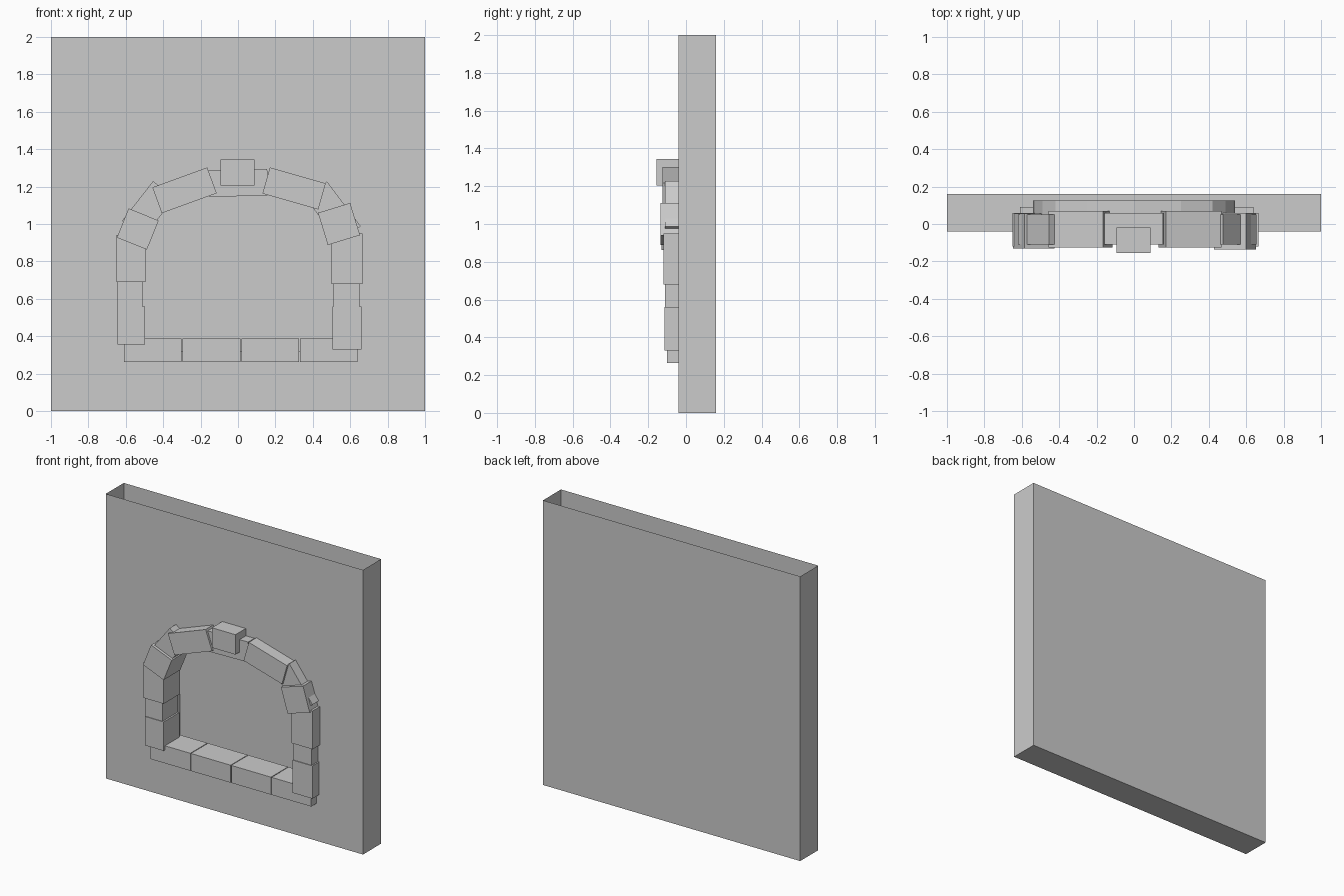
import bpy, bmesh, math

if "Cube" in bpy.data.objects:
    bpy.data.objects.remove(bpy.data.objects["Cube"])


def block(name, x, z, w, h, y0, y1, angle=0):
    """Box centred at x, z, spanning y0..y1, tilted in the front plane."""
    bm = bmesh.new()
    bmesh.ops.create_cube(bm, size=1)
    bmesh.ops.scale(bm, vec=(w, y1 - y0, h), verts=bm.verts)
    me = bpy.data.meshes.new(name)
    bm.to_mesh(me)
    bm.free()
    ob = bpy.data.objects.new(name, me)
    ob.location = (x, (y0 + y1) / 2, z)
    ob.rotation_euler.y = -math.radians(angle)
    bpy.context.collection.objects.link(ob)
    return ob


# wall panel with a recessed arched niche: hollow, open at the top
half = [(0.54, 0.32), (0.54, 0.86), (0.53, 0.96), (0.49, 1.06),
        (0.42, 1.14), (0.25, 1.2)]
outline = half + [(0, 1.22)] + [(-x, z) for x, z in reversed(half)]
bm = bmesh.new()
front, back, deep = -0.04, 0.16, 0.125


def loop(points, y):
    return [bm.verts.new((x, y, z)) for x, z in points]


square = [(-1, 0), (1, 0), (1, 2), (-1, 2)]
outer, rear = loop(square, front), loop(square, back)
mouth, inner = loop(outline, front), loop(outline, deep)
# back and sides
bm.faces.new(rear)
for i in (0, 1, 3):
    j = (i + 1) % 4
    bm.faces.new((outer[i], outer[j], rear[j], rear[i]))
# niche sides and niche back
n = len(outline)
for i in range(n):
    j = (i + 1) % n
    bm.faces.new((mouth[i], mouth[j], inner[j], inner[i]))
bm.faces.new(inner)
# front face around the opening, as two mirrored n-gons split at the centre
top = bm.verts.new((0, front, 2))
bottom = bm.verts.new((0, front, 0))
sill_mid = bm.verts.new((0, front, 0.32))
mid = n // 2
bm.faces.new([bottom, outer[1], outer[2], top] + mouth[mid::-1] + [sill_mid])
bm.faces.new([top, outer[3], outer[0], bottom, sill_mid] + mouth[:mid - 1:-1])
bmesh.ops.recalc_face_normals(bm, faces=bm.faces)
me = bpy.data.meshes.new("wall")
bm.to_mesh(me)
bm.free()
bpy.context.collection.objects.link(bpy.data.objects.new("wall", me))

# sill stones
for i in range(4):
    block("sill_stone", -0.455 + i * 0.3135, 0.325, 0.308, 0.123, -0.10, 0.09)

# left jamb and right jamb stones
block("left_jamb_low", -0.571, 0.458, 0.146, 0.203, -0.115, 0.06)
block("left_jamb_mid", -0.577, 0.625, 0.135, 0.14, -0.11, 0.06)
block("left_jamb_high", -0.572, 0.815, 0.156, 0.25, -0.12, 0.06)
block("right_jamb_low", 0.582, 0.445, 0.155, 0.23, -0.115, 0.06)
block("right_jamb_mid", 0.58, 0.62, 0.14, 0.13, -0.11, 0.06)
block("right_jamb_high", 0.582, 0.815, 0.165, 0.27, -0.12, 0.06)

# arch stones: x, z, width, height, front y, back y, tilt
arch = [
    (-0.536, 0.973, 0.173, 0.168, -0.13, 0.055, -22),
    (-0.48, 1.078, 0.27, 0.145, -0.11, 0.05, 52),
    (-0.286, 1.18, 0.312, 0.147, -0.125, 0.07, 20),
    (0.0, 1.22, 0.315, 0.143, -0.11, 0.06, 1),
    (0.30, 1.19, 0.31, 0.145, -0.125, 0.07, -16),
    (0.508, 1.064, 0.30, 0.145, -0.11, 0.05, -53),
    (0.54, 1.0, 0.18, 0.18, -0.135, 0.06, 17),
]
for a in arch:
    block("arch_stone", *a)

# keystone
block("keystone", -0.003, 1.275, 0.183, 0.14, -0.155, -0.02)
